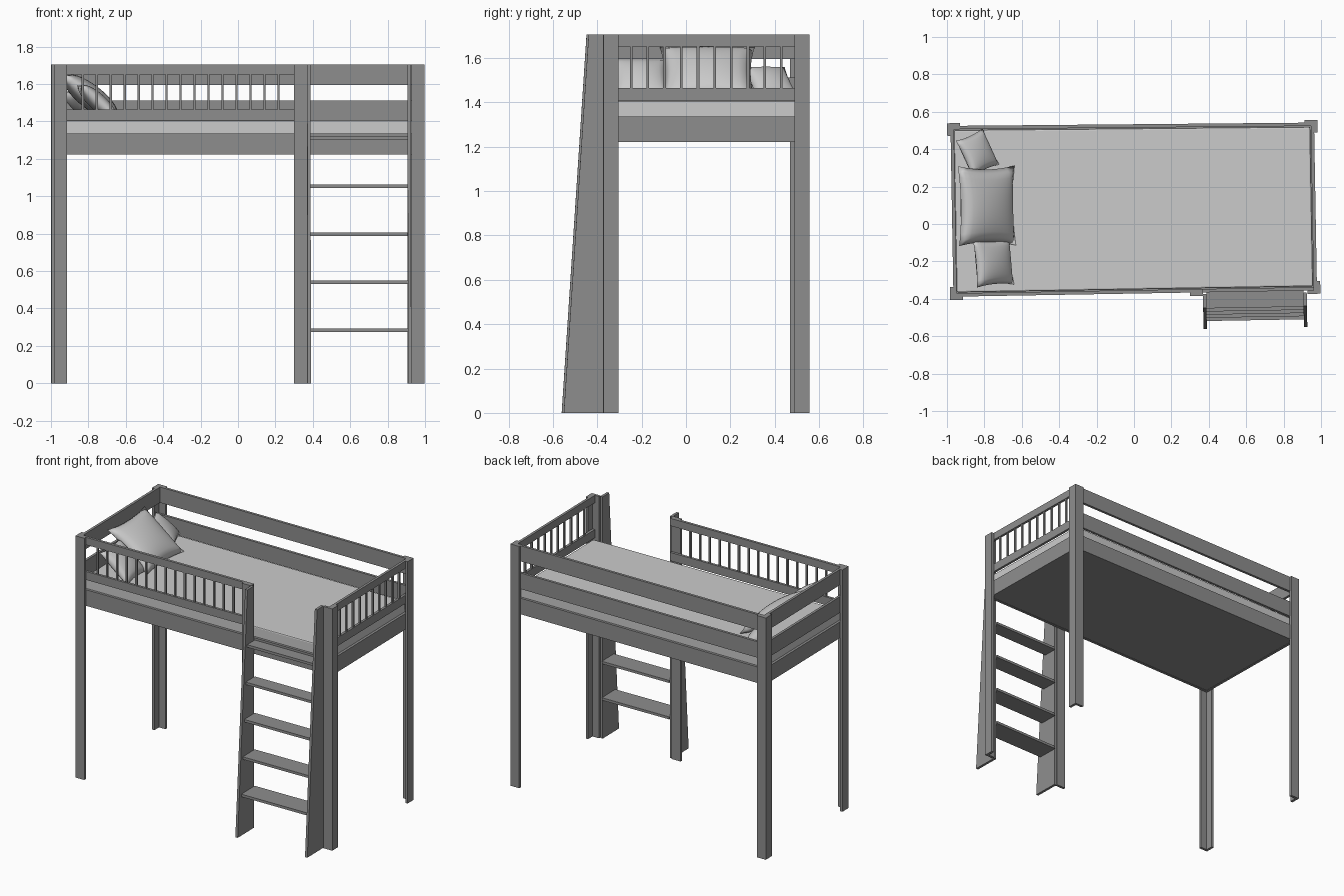
import bpy, bmesh, math
from mathutils import Matrix, Vector

if "Cube" in bpy.data.objects:
    bpy.data.objects.remove(bpy.data.objects["Cube"])

TURN = Matrix.Rotation(math.radians(1.0), 4, 'Z')   # whole bed stands slightly askew
X, Y0, Y1 = 0.99, -0.390, 0.539                     # outer faces of the posts
T, W, TOP = 0.018, 0.068, 1.705                     # board thickness, post width, height


def grey(name, v):
    mat = bpy.data.materials.new(name)
    mat.diffuse_color = (v, v, v, 1)
    mat.use_nodes = True
    mat.node_tree.nodes["Principled BSDF"].inputs["Base Color"].default_value = mat.diffuse_color
    return mat


WOOD, CLOTH = grey("dark_wood", 0.27), grey("cloth", 0.68)


def finish(name, bm, mat=WOOD):
    # The back side is a little less askew than the front
    for v in bm.verts:
        v.co.y += 0.0085 * (1 - v.co.x) * max(0, (v.co.y - Y0) / (Y1 - Y0))
    bmesh.ops.recalc_face_normals(bm, faces=bm.faces)
    bm.transform(TURN)
    me = bpy.data.meshes.new(name)
    bm.to_mesh(me)
    bm.free()
    me.materials.append(mat)
    ob = bpy.data.objects.new(name, me)
    bpy.context.collection.objects.link(ob)
    return ob


def prism(name, profile, vec):
    """Closed solid from a polygon of 3D points swept along vec."""
    bm = bmesh.new()
    a = [bm.verts.new(p) for p in profile]
    b = [bm.verts.new(Vector(p) + Vector(vec)) for p in profile]
    bm.faces.new(a)
    bm.faces.new(b[::-1])
    for i in range(len(a)):
        j = (i + 1) % len(a)
        bm.faces.new((a[i], a[j], b[j], b[i]))
    return finish(name, bm)


def box(name, x0, x1, y0, y1, z0, z1, bevel=0.0, mat=WOOD):
    bm = bmesh.new()
    bmesh.ops.create_cube(bm, size=1)
    bmesh.ops.scale(bm, vec=(x1 - x0, y1 - y0, z1 - z0), verts=bm.verts)
    bmesh.ops.translate(bm, vec=((x0 + x1) / 2, (y0 + y1) / 2, (z0 + z1) / 2), verts=bm.verts)
    if bevel:
        bmesh.ops.bevel(bm, geom=bm.edges[:], offset=bevel, segments=2, affect='EDGES', profile=0.5)
    return finish(name, bm, mat)


# L-section corner posts
for cx, sx, side in ((-X, 1, "left"), (X, -1, "right")):
    for cy, sy, end in ((Y0, 1, "front"), (Y1, -1, "back")):
        prof = [(0, 0), (W, 0), (W, T), (T, T), (T, W), (0, W)]
        prism(f"{end}_{side}_post", [(cx + sx * a, cy + sy * b, 0) for a, b in prof], (0, 0, TOP))

# Rails sit just inside the posts
xi, yf, yb = X - T, Y0 + T, Y1 - 0.014
FRAME, LOW, HIGH = (1.222, 1.335), (1.405, 1.464), (1.652, TOP)
SOLID_LOW, SOLID_HIGH = (1.40, 1.513), (1.595, TOP)
LADDER_X0 = 0.362

box("front_frame_board", -xi, xi, yf, yf + T, *FRAME)
box("back_frame_board", -xi, xi, yb - T, yb, *FRAME)
box("left_frame_board", -xi, -xi + T, yf + T, yb - T, *FRAME)
box("right_frame_board", xi - T, xi, yf + T, yb - T, *FRAME)
for label, low, high in (("lower", LOW, SOLID_LOW), ("upper", HIGH, SOLID_HIGH)):
    box(f"front_{label}_rail", -xi, LADDER_X0, yf, yf + T, *low)
    box(f"right_{label}_rail", xi - T, xi, yf, yb - T, *low)
    box(f"back_{label}_rail", -xi, xi, yb - T, yb, *high)
    box(f"left_{label}_rail", -xi, -xi + T, yf + T, yb - T, *high)

# Spindles of the front and right guards
S = 0.006
for i in range(15):
    x = -0.837 + 0.0748 * i
    box("front_spindle", x - S, x + S, yf + 0.003, yf + 0.015, LOW[1], HIGH[0])
for i in range(10):
    y = -0.264 + 0.0752 * i
    box("right_spindle", xi - 0.015, xi - 0.003, y - S, y + S, LOW[1], HIGH[0])

# Bed base and mattress
box("bed_base", -xi + T, xi - T, yf + T, yb - T, 1.224, 1.245)
box("mattress", -xi + T, xi - T - 0.003, yf + T + 0.004, yb - T - 0.004, 1.245, 1.405, 0.008, CLOTH)

# Ladder: inner post, tapered stringers and steps
box("ladder_post", 0.292, LADDER_X0, Y0, Y0 + T, 0, TOP)
TAPER = (0.567 - 0.455) / TOP
for x, side in ((LADDER_X0, "left"), (0.899, "right")):
    prism(f"{side}_stringer", [(x, Y0 + T * 0.5, 0), (x, -0.567, 0),
                               (x, -0.455, TOP), (x, Y0 + T * 0.5, TOP)], (T, 0, 0))
for i in range(5):
    z = 0.283 + 0.257 * i
    box("ladder_step", LADDER_X0 + T, 0.899, -0.567 + TAPER * z + 0.023, Y0 + T, z - 0.009, z + 0.009)


def pillow(name, centre, w, h, thick, lean, yaw, n=14):
    """Cushion: pinched corners, drawn-in sides, leaning back towards -x."""
    bm = bmesh.new()
    for sgn in (1, -1):
        grid = []
        for i in range(n + 1):
            for j in range(n + 1):
                u, v = 2 * i / n - 1, 2 * j / n - 1
                px = u * (1 - 0.09 * (1 - v * v)) * h / 2
                py = v * (1 - 0.09 * (1 - u * u)) * w / 2
                pz = sgn * thick / 2 * ((1 - u * u) * (1 - v * v)) ** 0.45
                grid.append(bm.verts.new((px, py, pz)))
        for i in range(n):
            for j in range(n):
                a = i * (n + 1) + j
                bm.faces.new([grid[k] for k in (a, a + n + 1, a + n + 2, a + 1)])
    bmesh.ops.remove_doubles(bm, verts=bm.verts, dist=1e-5)
    bm.transform(Matrix.Translation(centre) @ Matrix.Rotation(math.radians(yaw), 4, 'Z')
                 @ Matrix.Rotation(math.radians(lean), 4, 'Y'))
    ob = finish(name, bm, CLOTH)
    ob.data.polygons.foreach_set("use_smooth", [True] * len(ob.data.polygons))
    return ob


# Pillows at the head end
pillow("large_pillow", Vector((-0.785, 0.103, 1.53)), 0.42, 0.385, 0.13, 38, 0)
pillow("front_pillow", Vector((-0.755, -0.195, 1.505)), 0.25, 0.27, 0.09, 42, 4)
pillow("back_pillow", Vector((-0.83, 0.383, 1.488)), 0.21, 0.215, 0.08, 42, 24)
